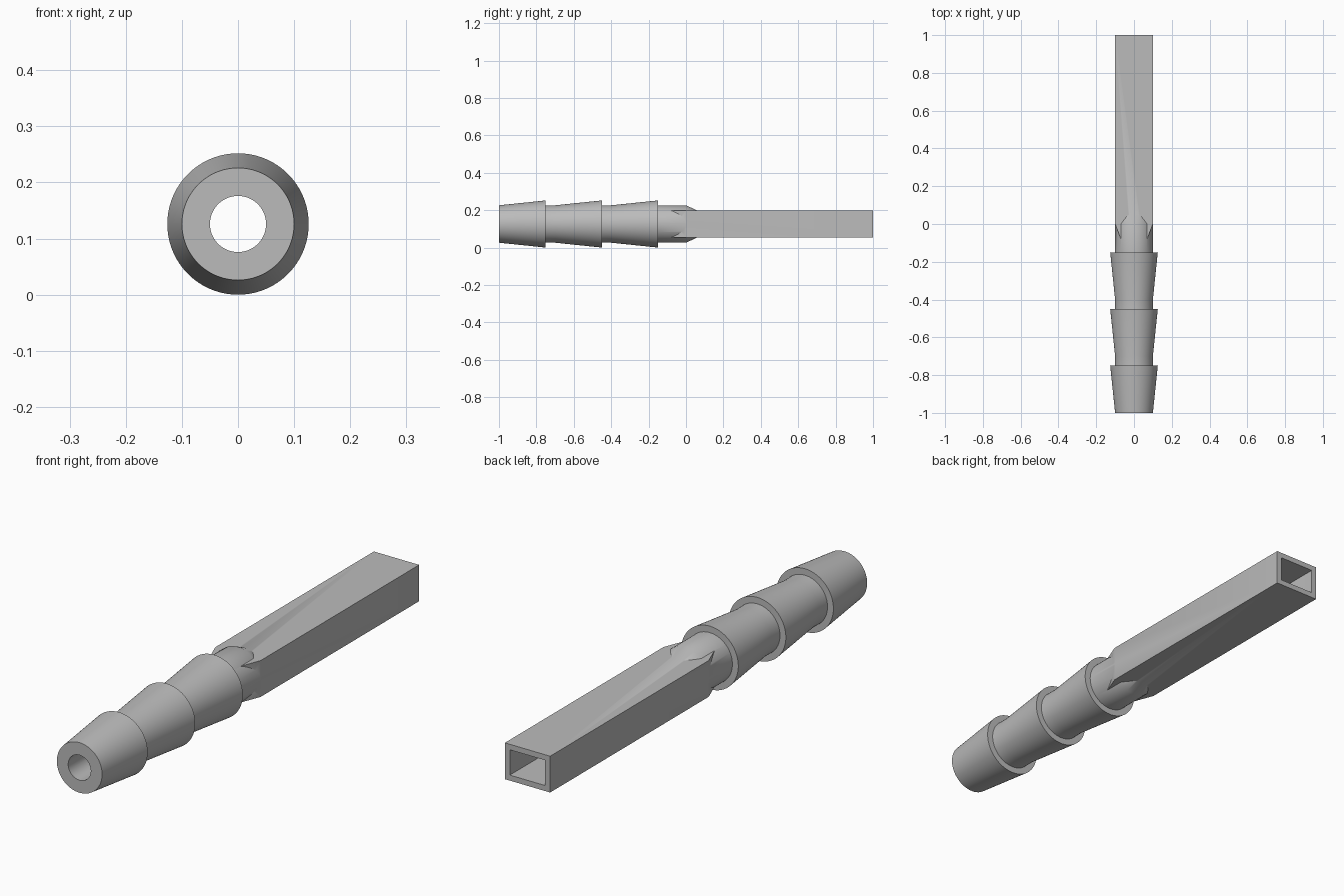
import bpy, bmesh, math

if "Cube" in bpy.data.objects:
    bpy.data.objects.remove(bpy.data.objects["Cube"])

AXIS_Z = 0.126   # height of the centre line
SEGS = 96

grey = bpy.data.materials.new("light grey")
grey.diffuse_color = (0.5, 0.5, 0.5, 1)
grey.use_nodes = True
grey.node_tree.nodes["Principled BSDF"].inputs["Base Color"].default_value = grey.diffuse_color


def loft(name, rings):
    """Closed solid through a list of rings with equal point counts."""
    bm = bmesh.new()
    loops = [[bm.verts.new(p) for p in ring] for ring in rings]
    n = len(loops[0])
    for a, b in zip(loops, loops[1:]):
        for i in range(n):
            bm.faces.new((a[i], a[(i + 1) % n], b[(i + 1) % n], b[i]))
    bm.faces.new(loops[0])
    bm.faces.new(loops[-1])
    bmesh.ops.recalc_face_normals(bm, faces=bm.faces)
    mesh = bpy.data.meshes.new(name)
    bm.to_mesh(mesh)
    bm.free()
    mesh.materials.append(grey)
    obj = bpy.data.objects.new(name, mesh)
    bpy.context.collection.objects.link(obj)
    return obj


def circle(y, r):
    return [(r * math.cos(2 * math.pi * i / SEGS), y,
             AXIS_Z + r * math.sin(2 * math.pi * i / SEGS)) for i in range(SEGS)]


def rect(y, hx, hz):
    return [(sx * hx, y, AXIS_Z + sz * hz)
            for sx, sz in ((1, 1), (-1, 1), (-1, -1), (1, -1))]


def combine(target, other, operation):
    """Apply a boolean and remove the helper solid."""
    mod = target.modifiers.new("join", 'BOOLEAN')
    mod.object, mod.operation, mod.solver = other, operation, 'EXACT'
    bpy.context.view_layer.objects.active = target
    bpy.ops.object.modifier_apply(modifier=mod.name)
    bpy.data.objects.remove(other)


# Barbed round stem: three flared barbs, a neck and a chamfered end
R, BARB = 0.1, 0.126
profile = [(-1, R), (-0.75, BARB), (-0.75, R),
           (-0.70, R), (-0.45, BARB), (-0.45, R),
           (-0.40, R), (-0.15, BARB), (-0.15, R),
           (0.0, R), (0.08, 0.063)]
fitting = loft("barbed_fitting", [circle(y, r) for y, r in profile])

# Rectangular tube whose sides taper into the neck
HX, HZ = 0.1, 0.0725
bar = loft("rectangular_tube", [rect(-0.12, 0.054, HZ), rect(0, HX, HZ), rect(1, HX, HZ)])
combine(fitting, bar, 'UNION')

# Round bore through the stem, opening into the rectangular channel
combine(fitting, loft("round_bore", [circle(-1.1, 0.05), circle(0.2, 0.05)]), 'DIFFERENCE')
combine(fitting, loft("channel", [rect(-0.08, 0.045, 0.0505), rect(0, 0.078, 0.0505),
                                  rect(1.1, 0.078, 0.0505)]), 'DIFFERENCE')

# Smooth round faces, keep edges sharp
bpy.ops.object.select_all(action='DESELECT')
fitting.select_set(True)
bpy.context.view_layer.objects.active = fitting
bpy.ops.object.shade_smooth_by_angle(angle=math.radians(30))
